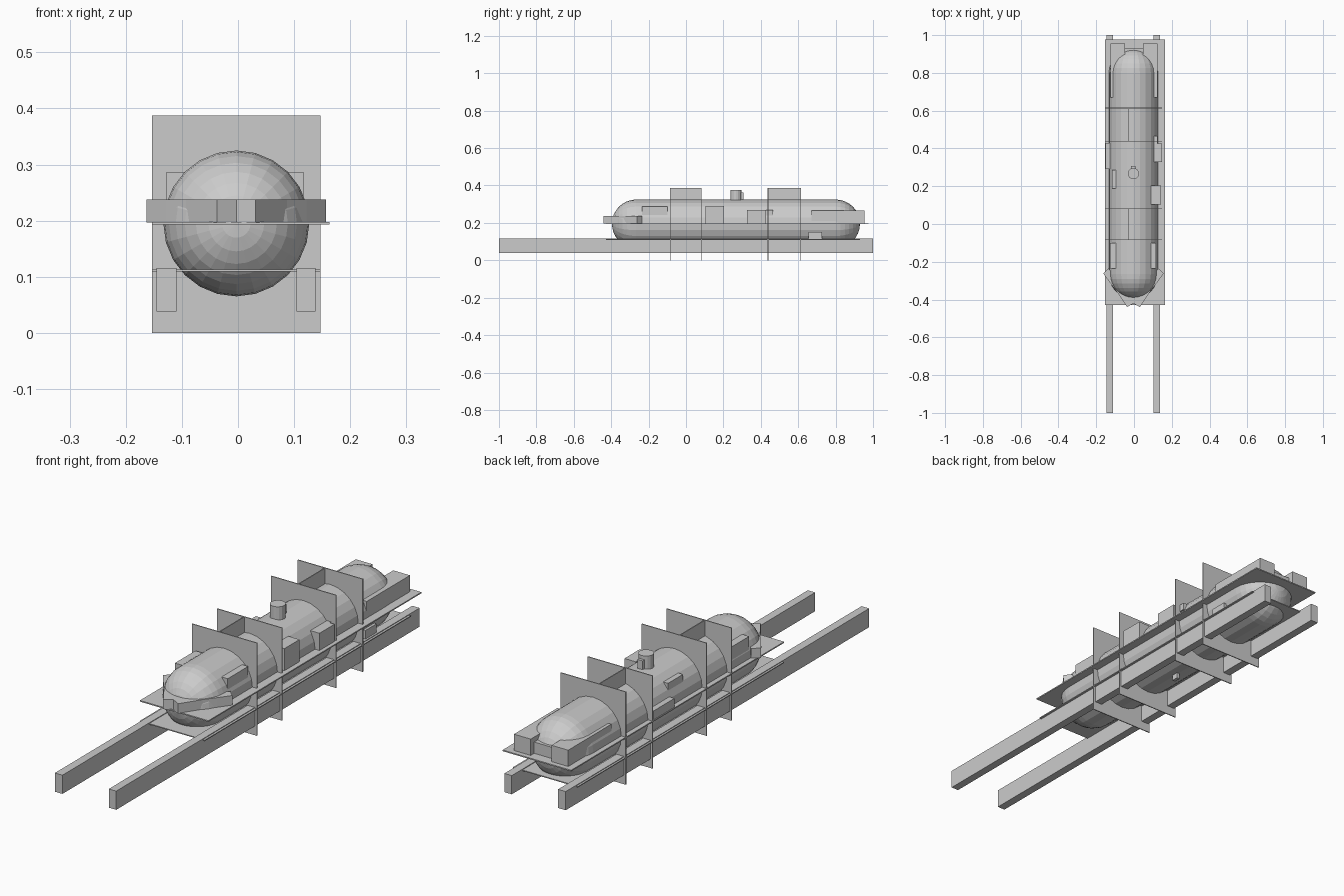
import bpy, bmesh, math
from mathutils import Matrix

if "Cube" in bpy.data.objects:
    bpy.data.objects.remove(bpy.data.objects["Cube"])

CX, CZ, R = -0.003, 0.195, 0.13


def finish(name, bm):
    bmesh.ops.recalc_face_normals(bm, faces=bm.faces)
    me = bpy.data.meshes.new(name)
    bm.to_mesh(me)
    bm.free()
    ob = bpy.data.objects.new(name, me)
    bpy.context.collection.objects.link(ob)
    return ob


def box(name, x0, x1, y0, y1, z0, z1):
    bm = bmesh.new()
    m = (Matrix.Translation(((x0 + x1) / 2, (y0 + y1) / 2, (z0 + z1) / 2))
         @ Matrix.Diagonal((x1 - x0, y1 - y0, z1 - z0, 1)))
    bmesh.ops.create_cube(bm, size=1, matrix=m)
    return finish(name, bm)


def prism(name, pts, z0, z1):
    bm = bmesh.new()
    f = bm.faces.new([bm.verts.new((x, y, z0)) for x, y in pts])
    ext = bmesh.ops.extrude_face_region(bm, geom=[f])
    # the start face is kept as the bottom cap
    for v in ext["geom"]:
        if isinstance(v, bmesh.types.BMVert):
            v.co.z = z1
    if not f.is_valid:
        bmesh.ops.holes_fill(bm, edges=bm.edges)
    return finish(name, bm)


# capsule hull: spheres pulled apart along y
bm = bmesh.new()
bmesh.ops.create_uvsphere(bm, u_segments=24, v_segments=16, radius=R,
                          matrix=Matrix.Rotation(math.pi / 2, 4, 'X'))
mid = [v for v in bm.verts if abs(v.co.y) < 1e-5]
ring = [e for e in bm.edges if all(abs(v.co.y) < 1e-5 for v in e.verts)]
bmesh.ops.split_edges(bm, edges=ring)
front = {f for f in bm.faces if f.calc_center_median().y < 0}
for v in bm.verts:
    v.co.y += -0.266 if v.link_faces[0] in front else 0.80
    v.co.x += CX
    v.co.z += CZ
bmesh.ops.bridge_loops(bm, edges=[e for e in bm.edges if e.is_boundary])
finish("hull", bm)

# launching rails
box("rail_left", -0.145, -0.11, -1, 1, 0.038, 0.116)
box("rail_right", 0.104, 0.138, -1, 1, 0.038, 0.116)

# horizontal decks
box("upper_deck", -0.153, 0.163, -0.428, 0.976, 0.193, 0.198)
box("lower_deck", -0.153, 0.147, -0.428, 0.93, 0.109, 0.113)

# vertical frames and the webs joining each pair
for i, y in enumerate((-0.084, 0.081, 0.438, 0.614)):
    box(f"frame_{i + 1}", -0.153, 0.147, y - 0.002, y + 0.002, 0, 0.387)
box("web_front", -0.030, -0.026, -0.084, 0.081, 0.12, 0.387)
box("web_rear", -0.030, -0.026, 0.438, 0.614, 0.135, 0.387)

# conning tower with tab
bm = bmesh.new()
bmesh.ops.create_cone(bm, cap_ends=True, segments=16, radius1=0.03, radius2=0.03, depth=0.08,
                      matrix=Matrix.Translation((-0.003, 0.267, 0.337)))
finish("tower", bm)
box("tower_tab", -0.015, 0.009, 0.28, 0.308, 0.325, 0.362)
box("keel_fitting", -0.010, 0.004, 0.25, 0.28, 0.042, 0.07)

# equipment boxes on the upper deck
box("forward_box_left", -0.127, -0.09, -0.235, -0.10, 0.198, 0.287)
box("forward_box_right", 0.085, 0.117, -0.235, -0.10, 0.198, 0.287)
box("side_box_right_a", 0.09, 0.142, 0.103, 0.203, 0.198, 0.29)
box("side_box_right_b", 0.105, 0.147, 0.327, 0.427, 0.198, 0.27)
box("side_box_right_c", 0.105, 0.124, 0.427, 0.465, 0.24, 0.27)
box("side_box_left", -0.15, -0.12, 0.29, 0.43, 0.198, 0.235)
box("hull_box_left", -0.117, -0.094, 0.187, 0.285, 0.25, 0.287)

# rear boxes
box("rear_box_left", -0.125, -0.048, 0.67, 0.955, 0.198, 0.266)
box("rear_box_right", 0.048, 0.125, 0.67, 0.955, 0.198, 0.266)
box("rear_box_middle", -0.05, 0.05, 0.84, 0.932, 0.198, 0.245)
box("lower_box", 0.09, 0.13, 0.655, 0.728, 0.113, 0.152)

# angled bow blocks, one strip per side
strip = [(0, -0.42), (0.034, -0.44), (0.09, -0.355), (0.125, -0.31), (0.16, -0.262),
         (0.132, -0.235), (0.08, -0.295), (0, -0.37)]
for side, s in (("left", -1), ("right", 1)):
    prism(f"bow_block_{side}", [(s * x + CX, y) for x, y in strip], 0.197, 0.238)
